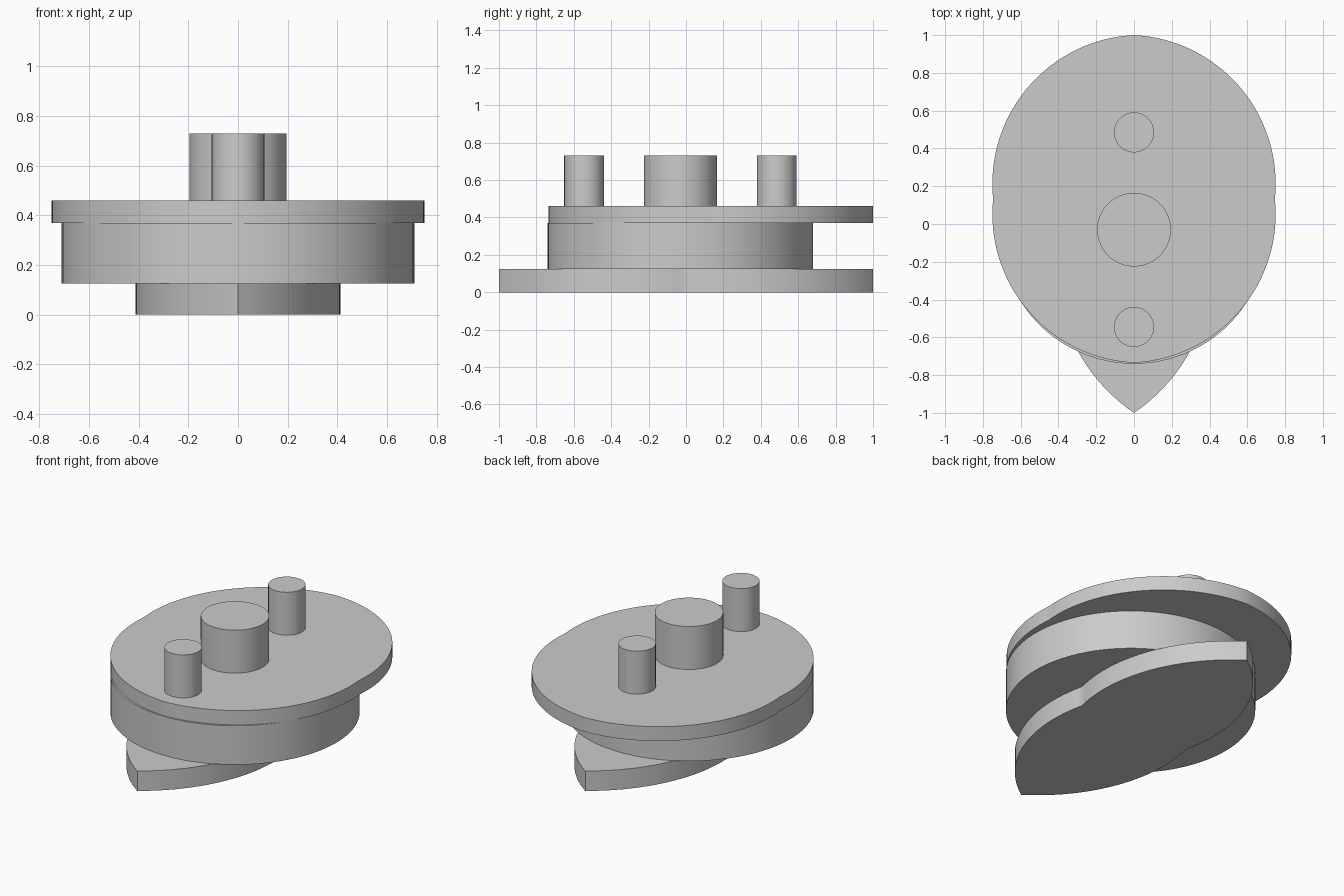
import bpy
import bmesh
import math

cube = bpy.data.objects.get("Cube")
if cube:
    bpy.data.objects.remove(cube, do_unlink=True)

grey = bpy.data.materials.new("plain_grey")
grey.use_nodes = True
colour = (0.6, 0.6, 0.6, 1)
grey.diffuse_color = colour
grey.node_tree.nodes["Principled BSDF"].inputs["Base Color"].default_value = colour


def circle(radius, y, sides=96):
    """Round outline centred on x = 0."""
    turn = 2 * math.pi / sides
    return [(radius * math.cos(i * turn), y + radius * math.sin(i * turn))
            for i in range(sides)]


def cam_outline(width, length, bulge, y, steps=32):
    """Outline of four equal arcs, meeting at two tips and two slight waists.
    width and length are half sizes; bulge is the widest point's distance from the waist."""
    reach = length - bulge
    radius = (width ** 2 + reach ** 2) / (2 * width)
    centre = width - radius
    start = math.asin(-bulge / radius)
    end = math.atan2(reach, -centre)
    quarter = []
    for i in range(steps + 1):
        a = start + (end - start) * i / steps
        quarter.append((centre + radius * math.cos(a), bulge + radius * math.sin(a)))
    quarter[-1] = (0, length)
    half = quarter + [(-px, py) for px, py in quarter[-2::-1]]
    full = half + [(-px, -py) for px, py in half[1:-1]]
    return [(px, py + y) for px, py in full]


def extrude(name, outline, bottom, top):
    """Solid part with a flat base and top."""
    bm = bmesh.new()
    base = bm.faces.new([bm.verts.new((px, py, bottom)) for px, py in outline])
    grown = bmesh.ops.extrude_face_region(bm, geom=[base], use_keep_orig=True)
    for v in grown["geom"]:
        if isinstance(v, bmesh.types.BMVert):
            v.co.z = top
    bmesh.ops.recalc_face_normals(bm, faces=bm.faces)
    mesh = bpy.data.meshes.new(name)
    bm.to_mesh(mesh)
    bm.free()
    mesh.materials.append(grey)
    obj = bpy.data.objects.new(name, mesh)
    bpy.context.collection.objects.link(obj)
    bpy.ops.object.select_all(action="DESELECT")
    obj.select_set(True)
    bpy.context.view_layer.objects.active = obj
    bpy.ops.object.shade_smooth_by_angle(angle=math.radians(30))
    return obj


# Stacked plates
extrude("pointed_base", cam_outline(0.413, 1.0, 0.22, 0), 0, 0.125)
extrude("middle_disc", circle(0.71, -0.03), 0.125, 0.37)
extrude("top_plate", cam_outline(0.75, 0.8675, 0.08, 0.1325), 0.37, 0.46)

# Posts
extrude("centre_post", circle(0.195, -0.03), 0.46, 0.73)
for name, y in (("front_post", -0.545), ("back_post", 0.485)):
    extrude(name, circle(0.106, y, 64), 0.46, 0.73)
